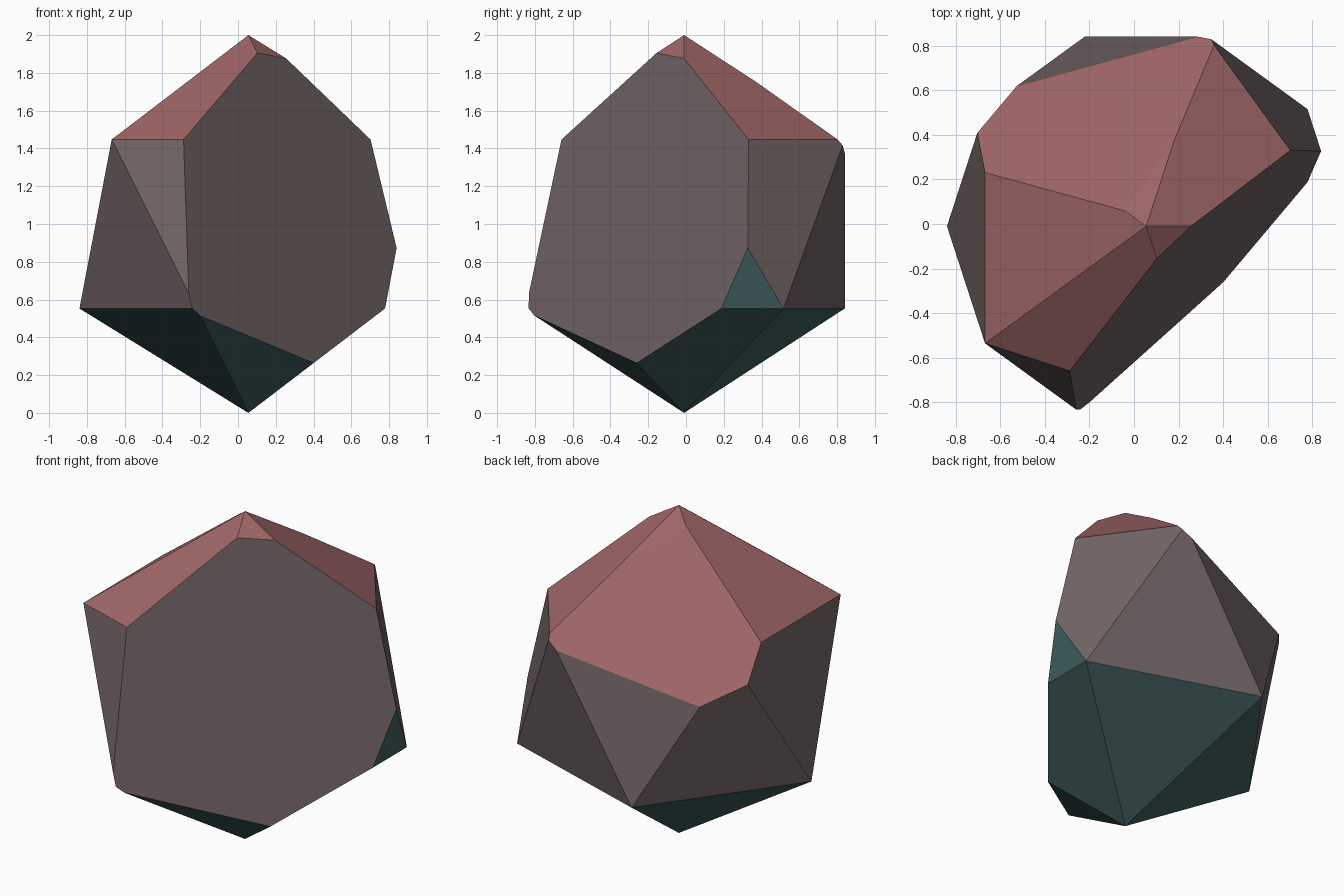
import bpy
import bmesh
from mathutils import Vector, Matrix

cube = bpy.data.objects.get("Cube")
if cube:
    bpy.data.objects.remove(cube, do_unlink=True)


def make_material(name, colour):
    mat = bpy.data.materials.new(name)
    mat.use_nodes = True
    rgba = (*colour, 1.0)
    mat.diffuse_color = rgba
    mat.node_tree.nodes["Principled BSDF"].inputs["Base Color"].default_value = rgba
    return mat


def slice_off(bm, normal, offset):
    """Remove everything beyond the plane normal . p = offset and cap the cut."""
    n = Vector(normal)
    point = n * (offset / n.length_squared)
    cut = bmesh.ops.bisect_plane(
        bm, geom=bm.verts[:] + bm.edges[:] + bm.faces[:], dist=0.0001,
        plane_co=point, plane_no=n.normalized(), clear_outer=True)
    rim = [e for e in cut["geom_cut"] if isinstance(e, bmesh.types.BMEdge)]
    bmesh.ops.contextual_create(bm, geom=rim)


# Rock body: a twenty-sided ball with two flat cuts
bm = bmesh.new()
bmesh.ops.create_icosphere(bm, subdivisions=1, radius=1.0,
                           matrix=Matrix.Translation((0.055, -0.01, 1.0)))
slice_off(bm, (1, -1, 0.246), 0.727)         # large front cut
slice_off(bm, (-0.512, 0.92, 1), 2.002)      # upper back cut
bmesh.ops.recalc_face_normals(bm, faces=bm.faces[:])

# Colours by facing: red crown, grey sides, teal underside and one teal side chip
for f in bm.faces:
    f.smooth = False
    f.normal_update()
    if f.normal.z > 0.5:
        f.material_index = 0
    elif f.normal.z < -0.5 or f.normal.x > 0.9:
        f.material_index = 2
    else:
        f.material_index = 1

mesh = bpy.data.meshes.new("faceted_rock")
bm.to_mesh(mesh)
bm.free()
mesh.materials.append(make_material("dusty red", (0.342, 0.130, 0.133)))
mesh.materials.append(make_material("warm grey", (0.162, 0.122, 0.124)))
mesh.materials.append(make_material("dark teal", (0.051, 0.112, 0.112)))
rock = bpy.data.objects.new("faceted_rock", mesh)
bpy.context.collection.objects.link(rock)
